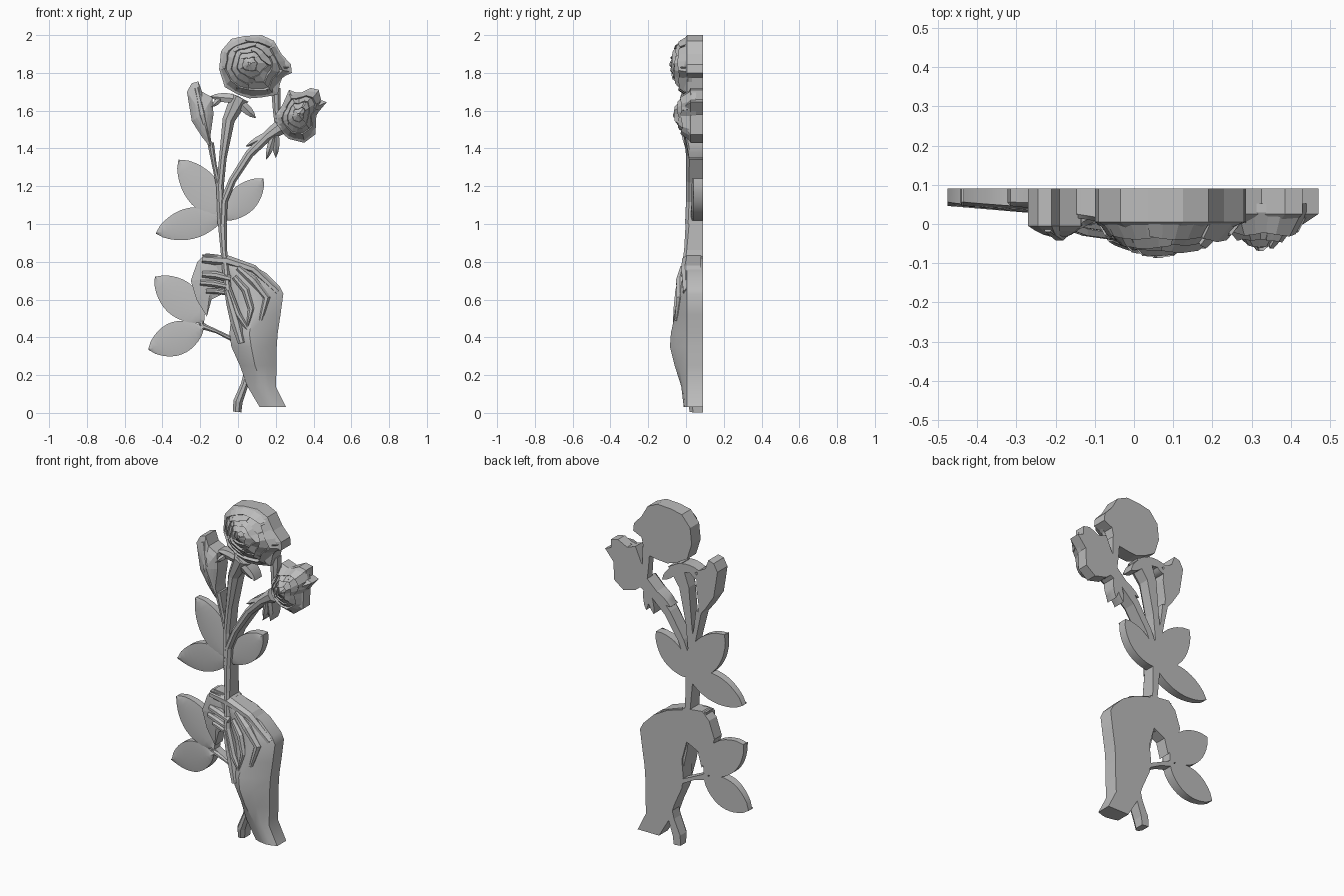
import bpy, bmesh, math, random
from mathutils import Vector
from mathutils.geometry import intersect_line_line_2d

random.seed(4)
BACK = 0.09  # plane of the flat back

default_cube = bpy.data.objects.get("Cube")
if default_cube:
    bpy.data.objects.remove(default_cube)

stone = bpy.data.materials.new("stone_grey")
stone.use_nodes = True
stone.diffuse_color = (0.5, 0.5, 0.5, 1)
stone.node_tree.nodes["Principled BSDF"].inputs["Base Color"].default_value = stone.diffuse_color


def finish(name, bm, smooth=False):
    bmesh.ops.recalc_face_normals(bm, faces=bm.faces)
    mesh = bpy.data.meshes.new(name)
    bm.to_mesh(mesh)
    bm.free()
    mesh.materials.append(stone)
    obj = bpy.data.objects.new(name, mesh)
    bpy.context.collection.objects.link(obj)
    if smooth:
        bpy.ops.object.select_all(action='DESELECT')
        obj.select_set(True)
        bpy.context.view_layer.objects.active = obj
        bpy.ops.object.shade_smooth_by_angle(angle=math.radians(35))
    return obj


def add_loft(bm, sections):
    """Skin equal-sized closed cross-sections and cap both ends."""
    rings = [[bm.verts.new(p) for p in section] for section in sections]
    count = len(rings[0])
    for a, b in zip(rings, rings[1:]):
        for i in range(count):
            j = (i + 1) % count
            bm.faces.new((a[i], a[j], b[j], b[i]))
    bm.faces.new(rings[0])
    bm.faces.new(rings[-1])


def strip(name, path, back=BACK):
    """Ridged bar reaching to the back; path points are x, z, width, front y."""
    bm = bmesh.new()
    sections = []
    for i, (x, z, width, front) in enumerate(path):
        before, after = path[max(i - 1, 0)], path[min(i + 1, len(path) - 1)]
        along = Vector((after[0] - before[0], after[1] - before[1])).normalized()
        side = Vector((along.y, -along.x)) * width / 2
        shoulder = min(front + width * 0.4, back - 0.005)
        profile = [(-1, back), (-1, shoulder), (-0.4, front), (0.4, front), (1, shoulder), (1, back)]
        sections.append([(x + side.x * s, y, z + side.y * s) for s, y in profile])
    add_loft(bm, sections)
    return finish(name, bm)


def leaf(name, base, tip, right, left, y_base=0.025, y_tip=0.05, steps=12):
    """Pointed blade with its own width on either side of the midrib."""
    bm = bmesh.new()
    base, tip = Vector(base), Vector(tip)
    along = (tip - base).normalized()
    normal = Vector((along.y, -along.x))
    sections = []
    for i in range(steps + 1):
        t = i / steps
        swell = max(math.sin(math.pi * t), 0.001) ** 0.7
        y = y_base + (y_tip - y_base) * t
        profile = [(-left, BACK), (-left, y + 0.006), (0, y - 0.004), (right, y + 0.006), (right, BACK)]
        sections.append([])
        for offset, depth in profile:
            p = base.lerp(tip, t) + normal * offset * swell
            sections[-1].append((p.x, depth, p.y))
    add_loft(bm, sections)
    return finish(name, bm, smooth=True)


def add_dome(bm, outline, centre, edge, peak, levels=4):
    """Slab with an outline, its front swelling towards a centre."""
    centre = Vector(centre)
    loops = [[bm.verts.new((x, BACK, z)) for x, z in outline]]
    for k in range(levels):
        s = 1 - k / levels
        y = edge + (peak - edge) * (1 - s * s)
        points = [centre.lerp(Vector(p), s) for p in outline]
        loops.append([bm.verts.new((p.x, y, p.y)) for p in points])
    count = len(outline)
    for a, b in zip(loops, loops[1:]):
        for i in range(count):
            j = (i + 1) % count
            bm.faces.new((a[i], a[j], b[j], b[i]))
    top = bm.verts.new((centre.x, peak, centre.y))
    for i in range(count):
        bm.faces.new((loops[-1][i], loops[-1][(i + 1) % count], top))
    bm.faces.new(loops[0])


def dome(name, outline, centre, edge, peak):
    bm = bmesh.new()
    add_dome(bm, outline, centre, edge, peak)
    return finish(name, bm)


def rim(outline, centre, angle):
    """Point where a ray from the centre meets the outline."""
    centre = Vector(centre)
    far = centre + Vector((math.cos(angle), math.sin(angle)))
    for i, p in enumerate(outline):
        hit = intersect_line_line_2d(centre, far, Vector(outline[i - 1]), Vector(p))
        if hit:
            return hit
    return centre


def bloom(name, outline, centre, edge, peak, rows):
    """Rose head: a dome covered by rows of overlapping petals with raised lips."""
    bm = bmesh.new()
    add_dome(bm, outline, centre, edge, peak + 0.02)
    middle = Vector(centre)

    def point(angle, r, lift):
        p = middle.lerp(rim(outline, centre, angle), r)
        return (p.x, edge + (peak - edge) * (1 - r * r) - lift, p.y)

    for row in range(rows):
        inner = (row + 0.25) / (rows + 0.35)
        outer = min(inner + 1.35 / rows, 0.98)
        petals = 3 + row
        for k in range(petals):
            start = math.tau * (k + row * 0.4 + random.uniform(-0.15, 0.15)) / petals
            span = math.tau / petals * 1.2
            lip = random.uniform(0.006, 0.018)
            sections = []
            for step in range(5):
                t = step / 4
                a = start + span * t
                r = inner + (0.5 - math.sin(math.pi * t)) * 0.07 + random.uniform(-0.02, 0.02)
                r = max(r, 0.03)
                sections.append([point(a, r, lip), point(a, r * 0.85, -0.03),
                                 point(a, outer, -0.03), point(a, outer, -0.008)])
            add_loft(bm, sections)
    return finish(name, bm)


# Flower heads
bloom("main_rose", [(-.09, 1.915), (-.035, 1.98), (.035, 1.995), (.125, 2), (.19, 1.97), (.23, 1.9),
                    (.28, 1.845), (.285, 1.8), (.23, 1.775), (.21, 1.685), (.125, 1.67), (.06, 1.665),
                    (0, 1.685), (-.07, 1.725), (-.1, 1.82)], (.06, 1.85), 0.005, -0.07, 5)
bloom("side_rose", [(.27, 1.71), (.325, 1.69), (.385, 1.72), (.43, 1.71), (.43, 1.66), (.47, 1.645),
                    (.415, 1.58), (.41, 1.475), (.35, 1.43), (.27, 1.45), (.21, 1.5), (.2, 1.58),
                    (.235, 1.63)], (.32, 1.58), 0.025, -0.052, 4)
dome("rosebud", [(-.27, 1.7), (-.245, 1.745), (-.21, 1.755), (-.19, 1.7), (-.135, 1.67), (-.13, 1.58),
                 (-.145, 1.475), (-.145, 1.405), (-.19, 1.46), (-.245, 1.545), (-.26, 1.635)],
     (-.19, 1.58), -0.005, -0.035)
strip("bud_fold", [(-.22, 1.72, .03, -.02), (-.19, 1.58, .05, -.042), (-.15, 1.43, .02, -.01)])
strip("petal_bridge", [(.2, 1.72, .05, .03), (.205, 1.6, .04, .03), (.22, 1.48, .04, .02)])

# Sepals below the flower heads
for name, base, tip, width in [
    ("main_sepal_left", (.03, 1.66), (-.15, 1.675), .025),
    ("main_sepal_right", (-.02, 1.67), (.095, 1.56), .025),
    ("side_sepal_left", (.22, 1.5), (.04, 1.41), .022),
    ("side_sepal_low", (.2, 1.5), (.15, 1.34), .018),
    ("side_sepal_right", (.2, 1.52), (.2, 1.35), .02),
    ("bud_sepal", (-.14, 1.62), (-.08, 1.675), .015),
]:
    leaf(name, base, tip, width, width, -0.01, 0.02, steps=6)

# Stems
strip("main_stem", [(-.085, 1, .045, 0), (-.095, 1.2, .04, .01), (-.08, 1.35, .04, .01),
                    (-.05, 1.55, .065, 0), (.01, 1.67, .1, -.02)])
strip("side_stem", [(-.08, 1, .04, -.005), (-.075, 1.12, .04, 0), (-.03, 1.23, .04, 0),
                    (.06, 1.37, .045, 0), (.15, 1.46, .055, -.01), (.22, 1.51, .08, -.02)])
strip("bud_stem", [(-.1, 1.2, .03, .02), (-.125, 1.31, .025, .015), (-.145, 1.43, .035, 0)])
strip("held_stem", [(-.085, 1.04, .05, 0), (-.075, .86, .035, -.01), (-.055, .66, .04, -.04),
                    (0, .52, .035, -.06), (.08, .4, .01, -.07)])
strip("stem_end", [(-.005, .005, .045, .02), (0, .06, .05, .01), (.035, .15, .04, .01), (.06, .25, .04, .01)])
strip("leaf_stalk", [(-.03, .39, .025, .03), (-.11, .43, .02, .03), (-.19, .46, .035, .03), (-.2, .5, .03, .03)])
strip("stalk_thorn", [(-.17, .47, .03, .04), (-.2, .43, .012, .04)])

# Leaves
leaf("upper_leaf", (-.08, 1.02), (-.315, 1.34), .1, .085)
leaf("upper_left_leaf", (-.07, 1.04), (-.435, .95), .09, .075)
leaf("upper_right_leaf", (-.08, 1.02), (.135, 1.24), .075, .075, .03, .035)
leaf("lower_left_leaf", (-.18, .48), (-.44, .72), .1, .09)
leaf("lowest_leaf", (-.18, .45), (-.475, .335), .09, .088)

# Wrist and back of the hand: height, left, right, ridge position, ridge depth
hand = bmesh.new()
sections = []
for z, left, right, ridge, front in [
    (.03, .115, .255, .19, -.012), (.14, .05, .2, .13, -.025), (.25, .01, .205, .09, -.06),
    (.35, -.035, .205, .07, -.085), (.42, -.045, .21, .06, -.08), (.52, -.035, .225, .08, -.06),
    (.63, -.065, .24, .1, -.045), (.67, -.08, .22, .07, -.038), (.74, -.1, .15, .03, -.025),
    (.79, -.12, .06, -.03, -.015), (.835, -.19, -.09, -.13, 0),
]:
    edge = 0.005
    mid = (edge + front * 2) / 3
    profile = [(left, BACK), (left, edge), ((left + ridge) / 2, mid), (ridge, front),
               ((right + ridge) / 2, mid), (right, edge), (right, BACK)]
    sections.append([(x, y, z) for x, y in profile])
add_loft(hand, sections)
finish("hand", hand, smooth=True)

# Curled fingers and thumb
dome("curled_fingers", [(-.04, .83), (-.17, .845), (-.215, .8), (-.25, .7), (-.22, .6), (-.165, .51),
                        (-.14, .6), (-.05, .645)], (-.14, .71), .02, .005)
for name, path in {
    "index_finger": [(-.19, .815, .05, 0), (-.06, .805, .06, -.02), (.08, .76, .05, -.025), (.21, .64, .04, -.015)],
    "first_fingertip": [(-.19, .735, .035, -.005), (-.12, .73, .042, -.03), (-.04, .71, .035, -.04)],
    "second_fingertip": [(-.2, .69, .03, -.005), (-.13, .685, .036, -.03), (-.06, .67, .03, -.04)],
    "third_fingertip": [(-.17, .645, .025, 0), (-.12, .645, .03, -.02), (-.06, .635, .025, -.035)],
    "thumb": [(.02, .37, .04, -.075), (-.01, .48, .06, -.065), (-.04, .58, .045, -.055), (-.06, .65, .025, -.045)],
    "middle_knuckle": [(.0, .77, .035, -.03), (.08, .7, .05, -.052), (.15, .61, .045, -.05), (.12, .49, .02, -.06)],
    "ring_knuckle": [(-.02, .72, .03, -.035), (.04, .65, .04, -.056), (.07, .55, .035, -.066), (.05, .46, .01, -.07)],
}.items():
    strip(name, path, back=0.08)
